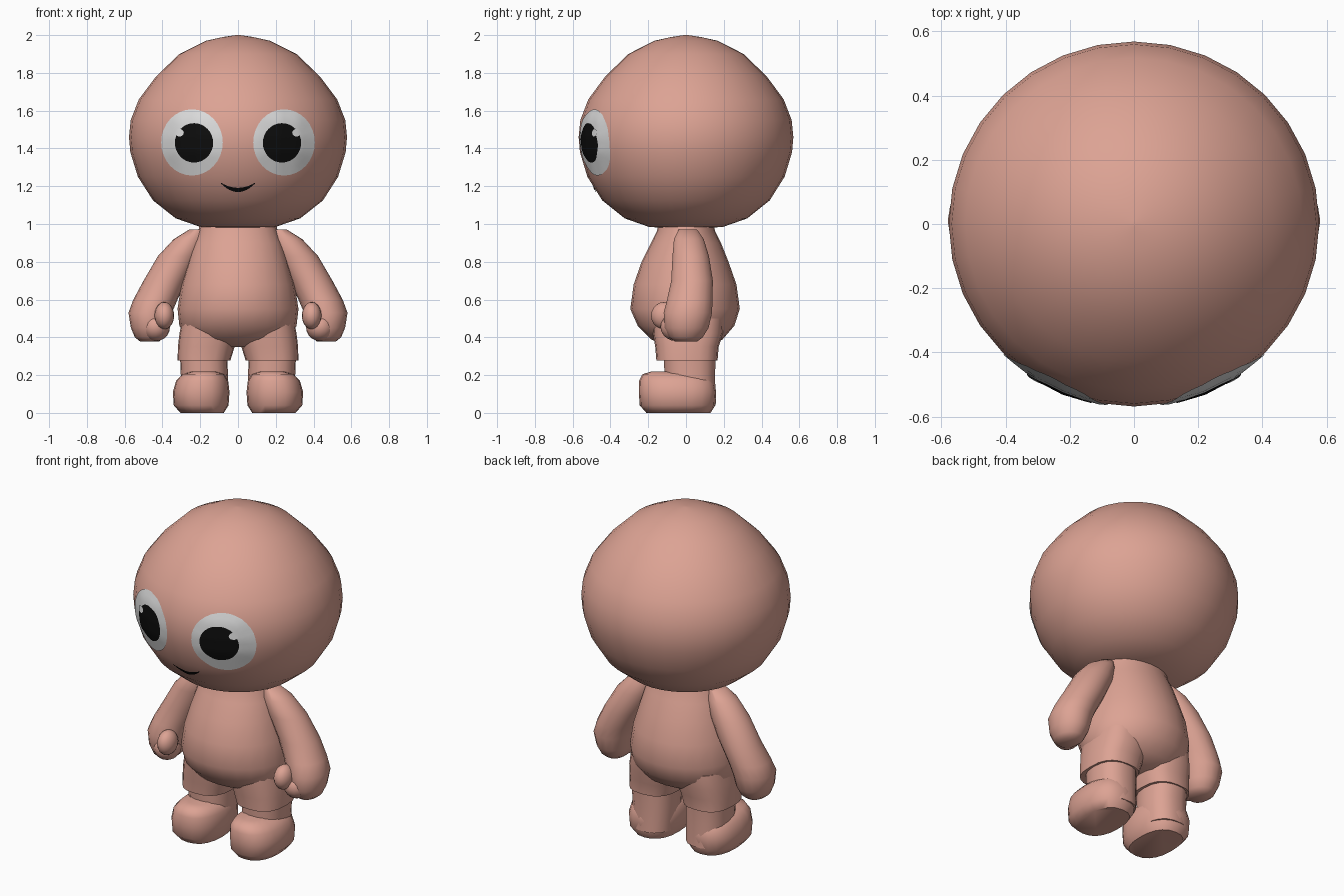
import bpy, bmesh, math
from mathutils import Vector
from mathutils.bvhtree import BVHTree

cube = bpy.data.objects.get("Cube")
if cube:
    bpy.data.objects.remove(cube, do_unlink=True)


def material(name, colour):
    m = bpy.data.materials.new(name)
    m.use_nodes = True
    m.diffuse_color = (*colour, 1)
    m.node_tree.nodes["Principled BSDF"].inputs["Base Color"].default_value = (*colour, 1)
    return m


SKIN = material("peach skin", (0.72, 0.365, 0.295))
WHITE = material("eye white", (0.72, 0.72, 0.72))
BLACK = material("black", (0.004, 0.004, 0.004))


def finish(name, bm, mat, angle=50):
    mesh = bpy.data.meshes.new(name)
    bm.to_mesh(mesh)
    mesh.materials.append(mat)
    ob = bpy.data.objects.new(name, mesh)
    bpy.context.collection.objects.link(ob)
    bpy.ops.object.select_all(action="DESELECT")
    ob.select_set(True)
    bpy.context.view_layer.objects.active = ob
    bpy.ops.object.shade_smooth_by_angle(angle=math.radians(angle))
    return ob


def loft(name, rings, sides=24, power=2.0, mirror=1):
    """Stack of rounded rings (z, centre x, centre y, radius x, radius y)."""
    bm = bmesh.new()
    loops = []
    for z, cx, cy, rx, ry in rings:
        loop = []
        for i in range(sides):
            a = math.tau * i / sides
            c, s = math.cos(a), math.sin(a)
            x = cx + rx * math.copysign(abs(c) ** (2 / power), c)
            y = cy + ry * math.copysign(abs(s) ** (2 / power), s)
            loop.append(bm.verts.new((mirror * x, y, z)))
        loops.append(loop)
    for a, b in zip(loops, loops[1:]):
        for i in range(sides):
            j = (i + 1) % sides
            bm.faces.new((a[i], a[j], b[j], b[i]))
    bm.faces.new(loops[0])
    bm.faces.new(loops[-1])
    bmesh.ops.recalc_face_normals(bm, faces=bm.faces)
    return finish(name, bm, SKIN)


def ball(name, centre, radii):
    bm = bmesh.new()
    bmesh.ops.create_uvsphere(bm, u_segments=16, v_segments=10, radius=1)
    for v in bm.verts:
        v.co = Vector(centre) + Vector(radii) * Vector((1, 1, 1)).dot((0, 0, 0)) + Vector(
            [p * r for p, r in zip(v.co, radii)])
    return finish(name, bm, SKIN, 80)


# Head: turned profile, slightly narrower front to back
profile = [(0.976, 0.08), (0.985, 0.2), (1.03, 0.33), (1.125, 0.45), (1.25, 0.53),
           (1.38, 0.57), (1.46, 0.577), (1.55, 0.568), (1.66, 0.525), (1.78, 0.435),
           (1.9, 0.31), (1.97, 0.17), (1.99, 0.08), (2.0, 0.01)]
head = loft("head", [(z, 0, 0, r, r * 0.985) for z, r in profile], sides=32)
head_bm = bmesh.new()
head_bm.from_mesh(head.data)
head_tree = BVHTree.FromBMesh(head_bm)
CENTRE = Vector((0, 0, 1.47))


def on_face(x, z, lift):
    hit = head_tree.ray_cast(Vector((x, -2, z)), Vector((0, 1, 0)))[0]
    return hit + (hit - CENTRE).normalized() * lift


def disc(name, cx, cz, rx, rz, lift, mat, sides=32, steps=6):
    """Thin oval plate that follows the face."""
    bm = bmesh.new()
    middle = bm.verts.new(on_face(cx, cz, lift))
    last = None
    for k in range(1, steps + 1):
        f = k / steps
        ring = [bm.verts.new(on_face(cx + rx * f * math.cos(math.tau * i / sides),
                                     cz + rz * f * math.sin(math.tau * i / sides), lift))
                for i in range(sides)]
        for i in range(sides):
            j = (i + 1) % sides
            if last:
                bm.faces.new((last[i], ring[i], ring[j], last[j]))
            else:
                bm.faces.new((middle, ring[i], ring[j]))
        last = ring
    finish(name, bm, mat, 80)


# Smile: thin crescent
bm = bmesh.new()
last = None
for i in range(13):
    t = i / 6 - 1
    low, thick = 1.172 + 0.045 * t * t, 0.004 + 0.018 * (1 - t * t)
    pair = [bm.verts.new(on_face(0.09 * t, z, 0.005)) for z in (low, low + thick)]
    if last:
        bm.faces.new((last[0], pair[0], pair[1], last[1]))
    last = pair
finish("smile", bm, BLACK)

# Torso
loft("torso", [(0.35, 0, 0.01, 0.14, 0.11), (0.39, 0, 0.005, 0.26, 0.19),
               (0.46, 0, 0, 0.31, 0.255), (0.55, 0, -0.005, 0.32, 0.29),
               (0.68, 0, -0.005, 0.3, 0.272), (0.8, 0, -0.005, 0.265, 0.23),
               (0.9, 0, 0, 0.235, 0.185), (0.96, 0, 0, 0.21, 0.155),
               (1.02, 0, 0, 0.2, 0.14)])

for side, s in (("left", 1), ("right", -1)):
    # Eyes
    disc(side + "_eye_white", s * 0.242, 1.432, 0.162, 0.174, 0.004, WHITE)
    disc(side + "_pupil", s * 0.23, 1.43, 0.1, 0.103, 0.007, BLACK)
    disc(side + "_eye_glint", s * 0.305, 1.483, 0.023, 0.02, 0.009, WHITE, 12, 2)

    # Arms with mitten hands
    loft(side + "_arm", [(0.378, 0.468, 0, 0.05, 0.06), (0.4, 0.468, 0, 0.078, 0.09),
                         (0.45, 0.467, 0.003, 0.1, 0.118), (0.53, 0.465, 0.01, 0.115, 0.13),
                         (0.6, 0.437, 0.02, 0.117, 0.122), (0.7, 0.385, 0.032, 0.115, 0.112),
                         (0.83, 0.312, 0.025, 0.112, 0.098), (0.92, 0.255, 0.015, 0.085, 0.08),
                         (0.97, 0.215, 0.01, 0.045, 0.05)], sides=18, mirror=s)
    ball(side + "_thumb", (s * 0.39, -0.115, 0.515), (0.052, 0.07, 0.072))
    ball(side + "_fingers", (s * 0.435, -0.05, 0.455), (0.075, 0.085, 0.075))

    # Short trouser legs, lower legs and rounded shoes
    loft(side + "_trouser_leg", [(0.278, 0.18, 0.005, 0.14, 0.162), (0.35, 0.168, 0.005, 0.15, 0.168),
                                 (0.42, 0.155, 0.01, 0.155, 0.185), (0.5, 0.145, 0.01, 0.15, 0.19)],
         sides=20, power=2.6, mirror=s)
    loft(side + "_lower_leg", [(0.05, 0.18, 0.025, 0.12, 0.135), (0.2, 0.178, 0.02, 0.125, 0.135),
                               (0.3, 0.182, 0.02, 0.125, 0.14)],
         sides=18, power=2.4, mirror=s)
    loft(side + "_shoe", [(0.0, 0.19, -0.04, 0.115, 0.17), (0.04, 0.195, -0.045, 0.145, 0.2),
                          (0.11, 0.195, -0.045, 0.15, 0.205), (0.17, 0.19, -0.05, 0.138, 0.198),
                          (0.205, 0.185, -0.06, 0.11, 0.17), (0.22, 0.18, -0.07, 0.06, 0.11)],
         sides=20, power=2.4, mirror=s)
head_bm.free()
